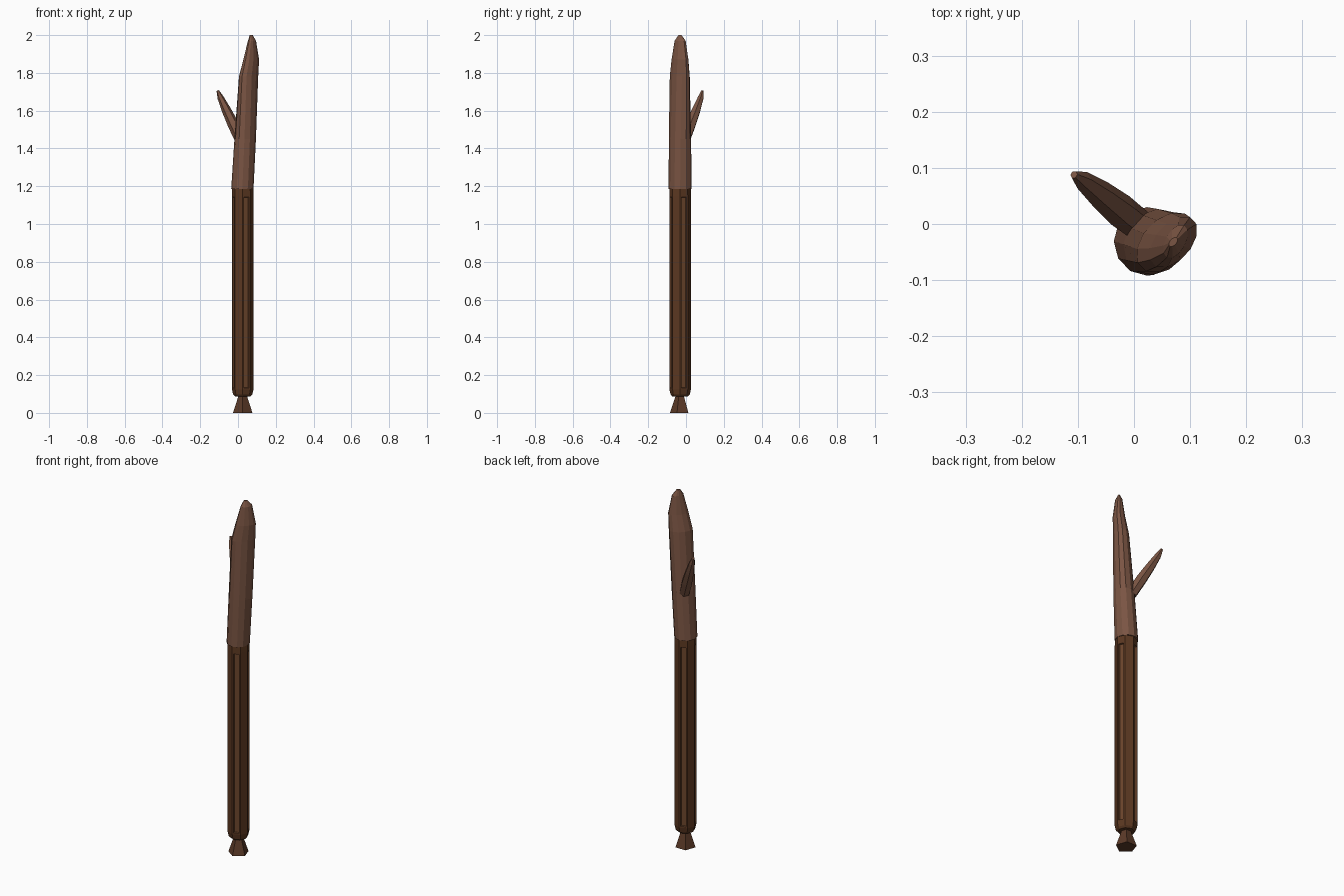
import bpy
import bmesh
import math
from mathutils import Vector

if "Cube" in bpy.data.objects:
    bpy.data.objects.remove(bpy.data.objects["Cube"])


def material(name, rgb):
    mat = bpy.data.materials.new(name)
    mat.use_nodes = True
    mat.diffuse_color = (*rgb, 1)
    bsdf = mat.node_tree.nodes["Principled BSDF"]
    bsdf.inputs["Base Color"].default_value = (*rgb, 1)
    bsdf.inputs["Roughness"].default_value = 0.8
    return mat


def loft(rings, sides, turn=0.0, axis=(0, 0, 1)):
    """Skin rings of (centre, radius_x, radius_y, skew in degrees) square to the axis."""
    bm = bmesh.new()
    rot = Vector((0, 0, 1)).rotation_difference(Vector(axis))
    loops = []
    for centre, rx, ry, skew in rings:
        d = math.radians(skew)
        angles = [math.radians(turn) + math.tau * i / sides for i in range(sides)]
        loops.append([bm.verts.new(Vector(centre) + rot @ Vector(
            (rx * math.cos(a - d), ry * math.sin(a + d), 0))) for a in angles])
    for low, high in zip(loops, loops[1:]):
        for i in range(sides):
            j = (i + 1) % sides
            bm.faces.new((low[i], low[j], high[j], high[i]))
    bm.faces.new(loops[0][::-1])
    bm.faces.new(loops[-1])
    bm.normal_update()
    return bm


def finish(bm, name, *mats):
    mesh = bpy.data.meshes.new(name)
    bm.to_mesh(mesh)
    bm.free()
    for mat in mats:
        mesh.materials.append(mat)
    obj = bpy.data.objects.new(name, mesh)
    bpy.context.collection.objects.link(obj)


handle_brown = material("dark brown", (0.105, 0.039, 0.015))
groove_brown = material("groove brown", (0.150, 0.060, 0.025))
wood_brown = material("reddish brown", (0.195, 0.090, 0.056))
pommel_brown = material("deep brown", (0.105, 0.042, 0.021))

AX, AY = 0.025, -0.031

# Flared five-sided pommel
finish(loft([((AX, AY, 0), 0.054, 0.054, 0), ((AX, AY, 0.095), 0.022, 0.022, 0)],
            5, turn=-90), "pommel", pommel_brown)

# Octagonal handle with a long groove on every other side
profile = [(0.088, 0.042), (0.098, 0.051), (0.125, 0.057), (1.15, 0.057), (1.19, 0.056)]
bm = loft([((AX, AY, z), r, r, 0) for z, r in profile], 8)
grooves = [f for f in bm.faces if f.calc_area() > 0.03][::2]
bmesh.ops.inset_individual(bm, faces=grooves, thickness=0.011, depth=0)
walls = bmesh.ops.inset_individual(bm, faces=grooves, thickness=0.003, depth=-0.008)
for face in grooves + walls["faces"]:
    face.material_index = 1
finish(bm, "handle", handle_brown, groove_brown)

# Leaning stake, flattened along one diagonal, that narrows to a blunt point
stake = [
    ((0.023, -0.031, 1.185), 0.059, 0.061, 0),
    ((0.038, -0.032, 1.45), 0.057, 0.059, 4),
    ((0.056, -0.033, 1.78), 0.052, 0.054, 12),
    ((0.070, -0.032, 1.87), 0.043, 0.046, 14),
    ((0.074, -0.031, 1.97), 0.022, 0.030, 14),
    ((0.070, -0.032, 2.0), 0.008, 0.008, 14),
]
finish(loft(stake, 12), "stake", wood_brown)

# Side twig growing out and back from the stake
twig = [
    ((0.012, -0.004, 1.445), 0.028, 0.028, 0),
    ((-0.024, 0.024, 1.525), 0.030, 0.030, 0),
    ((-0.060, 0.053, 1.600), 0.025, 0.025, 0),
    ((-0.092, 0.078, 1.668), 0.017, 0.017, 0),
    ((-0.107, 0.088, 1.705), 0.007, 0.007, 0),
]
finish(loft(twig, 6, axis=(-0.12, 0.094, 0.255)), "twig", wood_brown)
